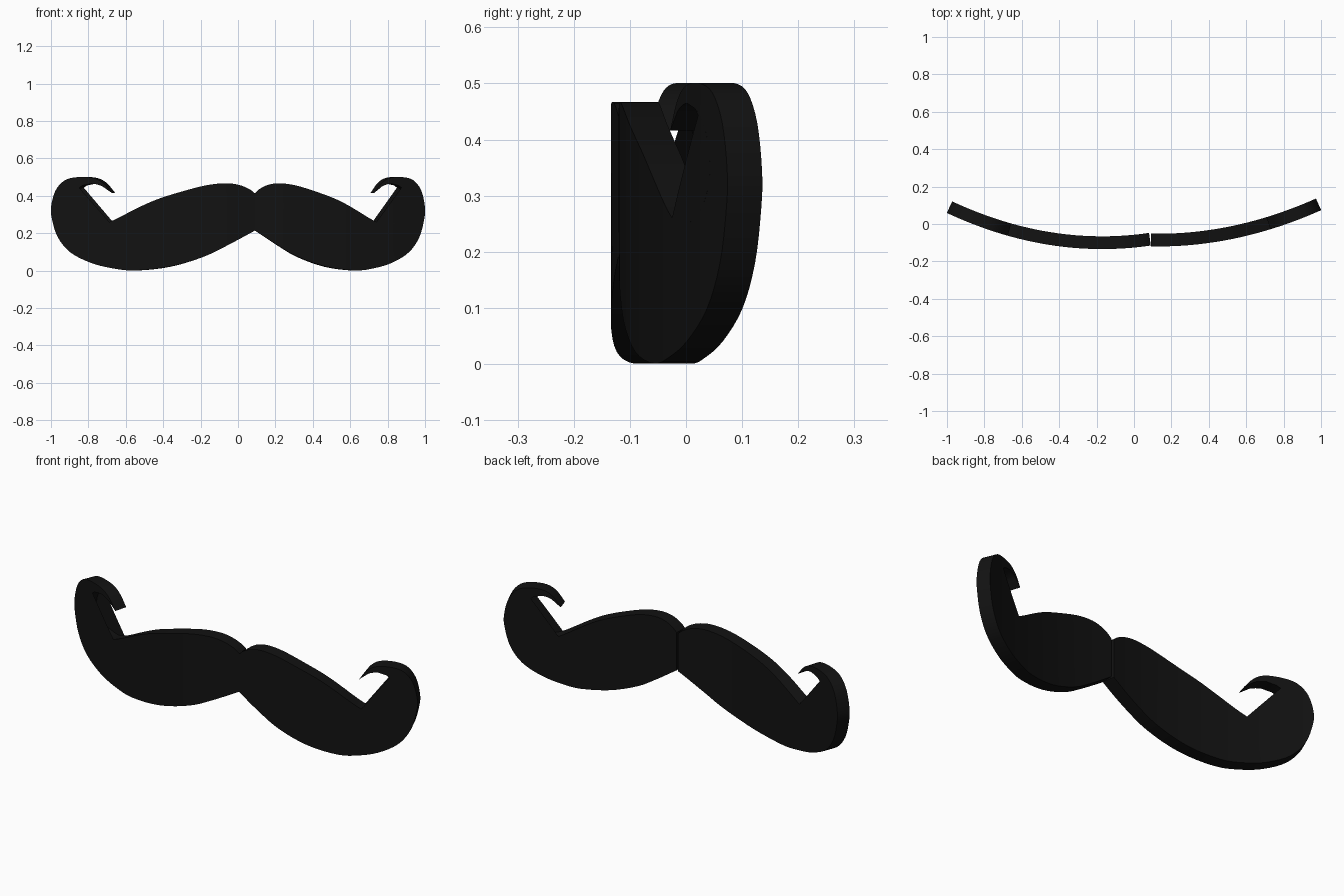
import bpy, bmesh, math
from mathutils import Vector

if "Cube" in bpy.data.objects:
    bpy.data.objects.remove(bpy.data.objects["Cube"])

THICK = 0.068

# Half outline: u = distance from the parting (0) to the outer end (1), z = height
UPPER = [(0, .414), (.03, .438), (.08, .459), (.145, .467), (.24, .456), (.365, .421),
         (.48, .381), (.572, .337), (.667, .284), (.727, .255), (.775, .247), (.855, .263),
         (.905, .305), (.92, .35), (.905, .404), (.87, .443), (.82, .463), (.785, .463),
         (.75, .452), (.728, .436), (.702, .416)]
LOWER = [(.702, .416), (.745, .469), (.795, .496), (.87, .5), (.932, .483), (.977, .43),
         (.999, .345), (.996, .28), (.967, .18), (.905, .098), (.805, .042), (.7, .013),
         (.59, .001), (.42, .021), (.255, .073), (.14, .132), (0, .214)]


def smooth_path(pts, steps=4):
    """Catmull-Rom curve through the points, without the last one."""
    p = [Vector(q) for q in pts]
    p = [2 * p[0] - p[1]] + p + [2 * p[-1] - p[-2]]
    out = []
    for a, b, c, d in zip(p, p[1:], p[2:], p[3:]):
        for i in range(steps):
            t = i / steps
            out.append(0.5 * (2 * b + (c - a) * t + (2 * a - 5 * b + 4 * c - d) * t * t
                              + (3 * b - a - 3 * c + d) * t ** 3))
    return out


black = bpy.data.materials.new("black")
black.diffuse_color = (0.006, 0.006, 0.006, 1)
black.use_nodes = True
black.node_tree.nodes["Principled BSDF"].inputs["Base Color"].default_value = black.diffuse_color


def moustache_half(name, x_in, x_out, x_low, y_low, bend):
    # flat extruded silhouette
    bm = bmesh.new()
    outline = smooth_path(UPPER) + smooth_path(LOWER) + [Vector(LOWER[-1])]
    face = bm.faces.new([bm.verts.new((q.x, 0, q.y)) for q in outline])
    bmesh.ops.triangulate(bm, faces=[face])
    # slices so that the broad faces can bend
    for i in range(1, 24):
        bmesh.ops.bisect_plane(bm, geom=bm.verts[:] + bm.edges[:] + bm.faces[:],
                               plane_co=(i / 24, 0, 0), plane_no=(1, 0, 0))
    ext = bmesh.ops.extrude_face_region(bm, geom=bm.faces[:], use_keep_orig=True)
    for v in ext["geom"]:
        if isinstance(v, bmesh.types.BMVert):
            v.co.y = THICK
    # wrap onto a shallow curve, thickness along its normal
    for v in bm.verts:
        x = x_in + (x_out - x_in) * v.co.x
        slope = 2 * bend * (x - x_low)
        n = v.co.y / math.hypot(1, slope)
        v.co = (x - slope * n, y_low + bend * (x - x_low) ** 2 + n, v.co.z)
    bmesh.ops.recalc_face_normals(bm, faces=bm.faces[:])
    mesh = bpy.data.meshes.new(name)
    bm.to_mesh(mesh)
    bm.free()
    ob = bpy.data.objects.new(name, mesh)
    bpy.context.collection.objects.link(ob)
    mesh.materials.append(black)
    bpy.ops.object.select_all(action='DESELECT')
    ob.select_set(True)
    bpy.context.view_layer.objects.active = ob
    bpy.ops.object.shade_smooth_by_angle(angle=math.radians(35))


# The two halves meet slightly right of centre
moustache_half("left_moustache_half", 0.09, -1.0, -0.17, -0.134, 0.28)
moustache_half("right_moustache_half", 0.09, 1.0, 0.13, -0.120, 0.256)
